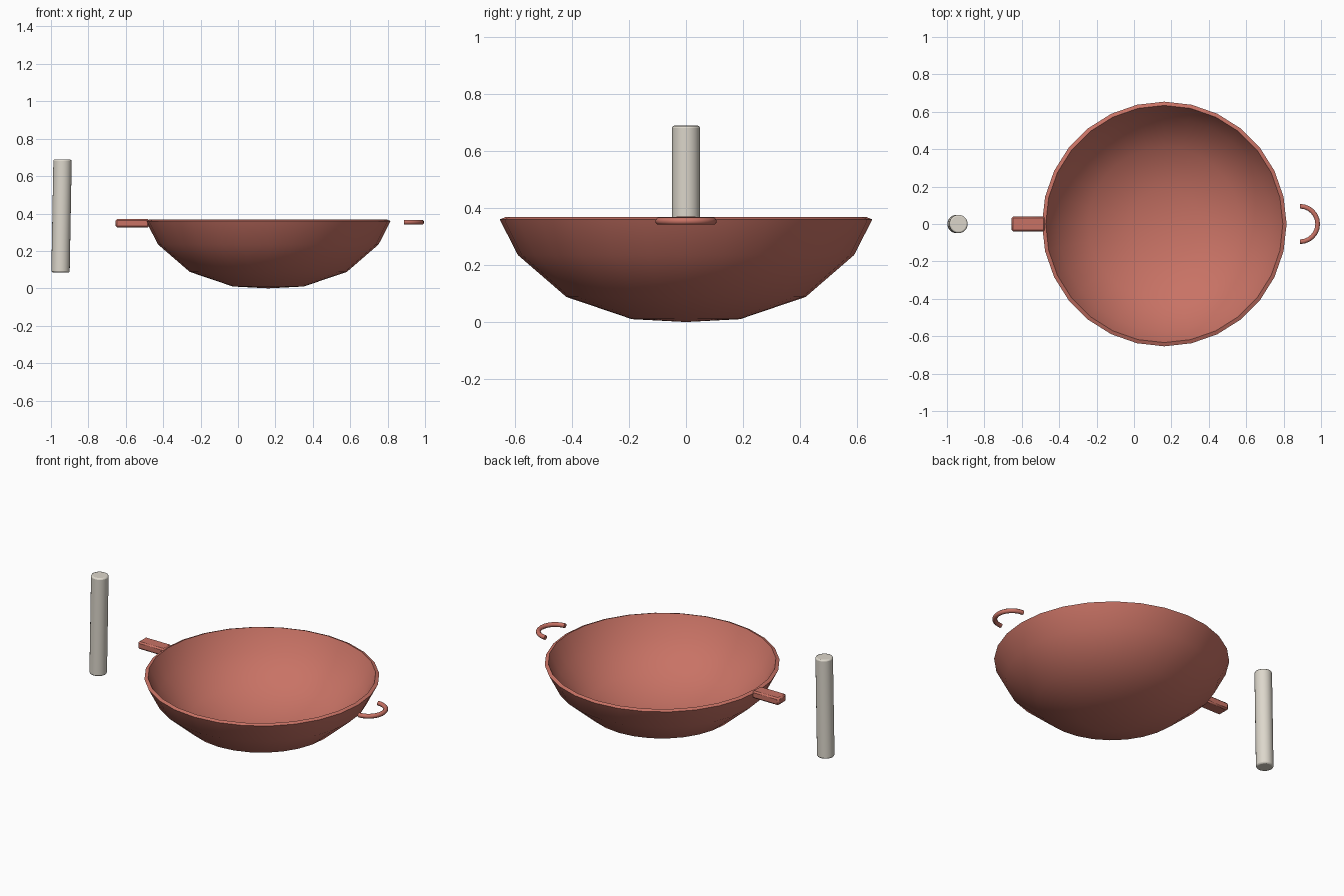
import bpy, bmesh
from math import cos, sin, pi, radians
from mathutils import Matrix, Vector

cube = bpy.data.objects.get("Cube")
if cube:
    bpy.data.objects.remove(cube, do_unlink=True)


def material(name, colour):
    m = bpy.data.materials.new(name)
    m.use_nodes = True
    m.diffuse_color = (*colour, 1)
    m.node_tree.nodes["Principled BSDF"].inputs["Base Color"].default_value = (*colour, 1)
    return m


def finish(name, bm, mat, angle):
    bmesh.ops.recalc_face_normals(bm, faces=bm.faces)
    mesh = bpy.data.meshes.new(name)
    bm.to_mesh(mesh)
    bm.free()
    mesh.materials.append(mat)
    obj = bpy.data.objects.new(name, mesh)
    bpy.context.collection.objects.link(obj)
    bpy.ops.object.select_all(action="DESELECT")
    obj.select_set(True)
    bpy.context.view_layer.objects.active = obj
    bpy.ops.object.shade_smooth_by_angle(angle=radians(angle))
    return obj


def bevel(obj, width, segments):
    mod = obj.modifiers.new("Soft edges", "BEVEL")
    mod.width = width
    mod.segments = segments
    mod.limit_method = "ANGLE"
    mod.angle_limit = radians(50)


red = material("Terracotta red", (0.58, 0.17, 0.13))
grey = material("Warm light grey", (0.72, 0.68, 0.60))

# Pan bowl: outer wall, sloped rim and inner wall turned about the pan axis
PAN_X = 0.162
profile = [(0, 0), (0.19, 0.01), (0.42, 0.088), (0.59, 0.235), (0.654, 0.36),
           (0.634, 0.368), (0.572, 0.245), (0.408, 0.105), (0.186, 0.03), (0, 0.02)]
bm = bmesh.new()
verts = [bm.verts.new((r, 0, z)) for r, z in profile]
edges = [bm.edges.new(pair) for pair in zip(verts, verts[1:])]
bmesh.ops.spin(bm, geom=verts + edges, cent=(0, 0, 0), axis=(0, 0, 1),
               angle=2 * pi, steps=28)
bmesh.ops.remove_doubles(bm, verts=bm.verts, dist=0.0005)
bmesh.ops.translate(bm, verts=bm.verts, vec=(PAN_X, 0, 0))
finish("pan_bowl", bm, red, 40)

# Handle stub on the right side of the pan
bm = bmesh.new()
bmesh.ops.create_cube(bm, size=1, matrix=Matrix.Translation((-0.565, 0, 0.348))
                      @ Matrix.Diagonal((0.18, 0.08, 0.046, 1)))
bevel(finish("handle_stub", bm, red, 30), 0.009, 1)

# Hanging hook: half ring with an eight-sided section, closed at both ends
bm = bmesh.new()
rings = []
for i in range(13):
    a = pi * (i / 12 - 0.5)
    ring = []
    for j in range(8):
        b = 2 * pi * (j + 0.5) / 8
        r = 0.095 + 0.0135 * cos(b)
        ring.append(bm.verts.new((0.887 + r * cos(a), r * sin(a), 0.354 + 0.0135 * sin(b))))
    rings.append(ring)
for one, two in zip(rings, rings[1:]):
    for j in range(8):
        k = (j + 1) % 8
        bm.faces.new((one[j], one[k], two[k], two[j]))
bm.faces.new(rings[0])
bm.faces.new(rings[-1])
finish("hanging_hook", bm, red, 50)

# Loose grip: slightly leaning cylinder with softened ends
bm = bmesh.new()
low, high = Vector((-0.949, 0, 0.085)), Vector((-0.938, 0, 0.689))
turn = Vector((0, 0, 1)).rotation_difference(high - low).to_matrix().to_4x4()
bmesh.ops.create_cone(bm, cap_ends=True, segments=24, radius1=0.049, radius2=0.049,
                      depth=(high - low).length,
                      matrix=Matrix.Translation((low + high) / 2) @ turn)
bevel(finish("grip", bm, grey, 40), 0.008, 2)
